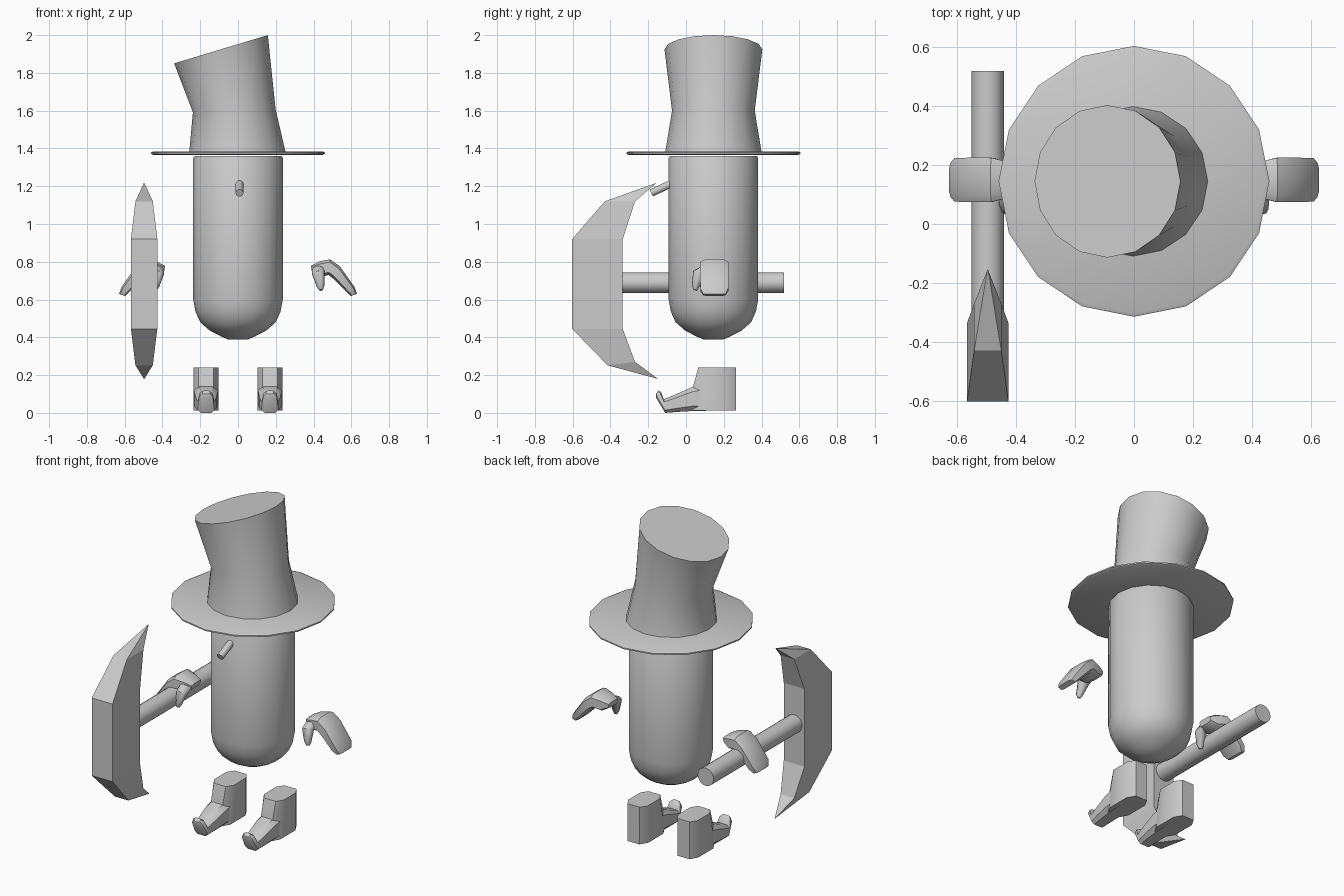
import bpy, bmesh, math
from mathutils import Vector, Matrix

if "Cube" in bpy.data.objects:
    bpy.data.objects.remove(bpy.data.objects["Cube"], do_unlink=True)

grey = bpy.data.materials.new("plain_grey")
grey.use_nodes = True
colour = (0.6, 0.6, 0.6, 1)
grey.diffuse_color = colour
grey.node_tree.nodes["Principled BSDF"].inputs["Base Color"].default_value = colour

MID_Y = 0.145


def skin(name, rings, smooth=35):
    """Join successive rings of points into a closed, capped surface."""
    bm = bmesh.new()
    loops = [[bm.verts.new(p) for p in ring] for ring in rings]
    n = len(loops[0])
    for a, b in zip(loops, loops[1:]):
        for i in range(n):
            j = (i + 1) % n
            bm.faces.new((a[i], a[j], b[j], b[i]))
    bm.faces.new(loops[0][::-1])
    bm.faces.new(loops[-1])
    bmesh.ops.remove_doubles(bm, verts=bm.verts, dist=0.0005)
    bmesh.ops.recalc_face_normals(bm, faces=bm.faces)
    mesh = bpy.data.meshes.new(name)
    bm.to_mesh(mesh)
    bm.free()
    mesh.materials.append(grey)
    obj = bpy.data.objects.new(name, mesh)
    bpy.context.collection.objects.link(obj)
    if smooth:
        bpy.ops.object.select_all(action='DESELECT')
        obj.select_set(True)
        bpy.context.view_layer.objects.active = obj
        bpy.ops.object.shade_smooth_by_angle(angle=math.radians(smooth))
    return obj


def circle(centre, radius, normal=(0, 0, 1), sides=16):
    turn = Vector((0, 0, 1)).rotation_difference(Vector(normal)).to_matrix()
    steps = [i * math.tau / sides for i in range(sides)]
    return [Vector(centre) + turn @ Vector((math.cos(a), math.sin(a), 0)) * radius
            for a in steps]


def lathe(name, profile):
    return skin(name, [circle((0, MID_Y, z), r) for r, z in profile])


def rod(name, start, end, radius, sides):
    axis = Vector(end) - Vector(start)
    return skin(name, [circle(p, radius, axis, sides) for p in (start, end)], 50)


def chamfered(upper, lower, width, cut=0.5):
    """Eight-sided ring spanning two points, with a half width vector."""
    mid, up, side = (upper + lower) / 2, (upper - lower) / 2, width
    corners = [(1, cut), (cut, 1), (-cut, 1), (-1, cut)]
    corners += [(-s, -t) for s, t in corners]
    return [mid + side * s + up * t for s, t in corners]


# Body capsule with a rounded base
lathe("body", [(0.05, 0.388), (0.09, 0.405), (0.15, 0.436), (0.2, 0.48),
               (0.225, 0.535), (0.237, 0.6), (0.237, 1.35), (0.23, 1.36)])

# Hat with a thin brim and a leaning crown
lathe("hat_brim", [(0.447, 1.365), (0.46, 1.371), (0.46, 1.379), (0.447, 1.385)])
lean = math.radians(16.8)
skin("hat_crown", [
    circle((-0.003, MID_Y, 1.38), 0.255),
    circle((-0.02, MID_Y, 1.6), 0.219, (-0.04, 0, 1)),
    circle((-0.09, MID_Y, 1.925), 0.259, (-math.sin(lean), 0, math.cos(lean)))])

# Nose
rod("nose", (0.008, -0.06, 1.222), (0.008, -0.184, 1.164), 0.021, 10)

# Pickaxe handle and head
TOOL_X = -0.497
rod("pickaxe_handle", (TOOL_X, -0.4, 0.69), (TOOL_X, 0.52, 0.69), 0.0545, 16)
blade = [(-0.155, -0.155, 1.218, 1.218, 0.001), (-0.43, -0.27, 1.12, 1.12, 0.046),
         (-0.603, -0.335, 0.92, 0.92, 0.07), (-0.603, -0.335, 0.445, 0.445, 0.07),
         (-0.415, -0.27, 0.252, 0.27, 0.046), (-0.148, -0.148, 0.18, 0.18, 0.001)]
skin("pickaxe_head", [
    [Vector((TOOL_X + s * w, y, z)) for s, y, z in
     ((-1, yo, zo), (1, yo, zo), (1, yi, zi), (-1, yi, zi))]
    for yo, yi, zo, zi, w in blade], 0)

# Hand sections: upper x, z, lower x, z, half width
palm = [(0.385, 0.778, 0.392, 0.745, 0.045), (0.43, 0.802, 0.435, 0.72, 0.062),
        (0.487, 0.813, 0.48, 0.73, 0.075), (0.54, 0.775, 0.505, 0.71, 0.076),
        (0.618, 0.665, 0.575, 0.64, 0.074), (0.629, 0.63, 0.598, 0.619, 0.058)]
# Foot sections: upper y, z, lower y, z, half width
instep = [(0.14, 0.16, 0.14, 0.012, 0.066), (0.035, 0.138, 0.035, 0.01, 0.062),
          (-0.05, 0.1, -0.05, 0.005, 0.054), (-0.118, 0.072, -0.11, 0, 0.045),
          (-0.13, 0.108, -0.158, 0.08, 0.036), (-0.145, 0.118, -0.16, 0.1, 0.02)]
ankle = [(0.265, 0.012, 0.025, 0.012, 0.067), (0.265, 0.13, 0.035, 0.13, 0.067),
         (0.265, 0.24, 0.065, 0.24, 0.067)]

for label, side in (("left", 1), ("right", -1)):
    skin(label + "_palm", [
        chamfered(Vector((side * ux, 0.15, uz)), Vector((side * lx, 0.15, lz)),
                  Vector((0, w, 0)), 0.65) for ux, uz, lx, lz, w in palm], 40)
    skin(label + "_thumb", [
        circle((side * x, y, z), r, (side * 0.15, -0.4, -1), 8) for x, y, z, r in
        ((0.425, 0.115, 0.765, 0.034), (0.425, 0.07, 0.74, 0.034),
         (0.437, 0.05, 0.67, 0.02), (0.44, 0.048, 0.65, 0.01))], 50)
    foot_x = side * 0.169
    for part, sections in (("foot", instep), ("ankle", ankle)):
        skin(label + "_" + part, [
            chamfered(Vector((foot_x, uy, uz)), Vector((foot_x, ly, lz)),
                      Vector((w, 0, 0)), 0.6) for uy, uz, ly, lz, w in sections], 40)
